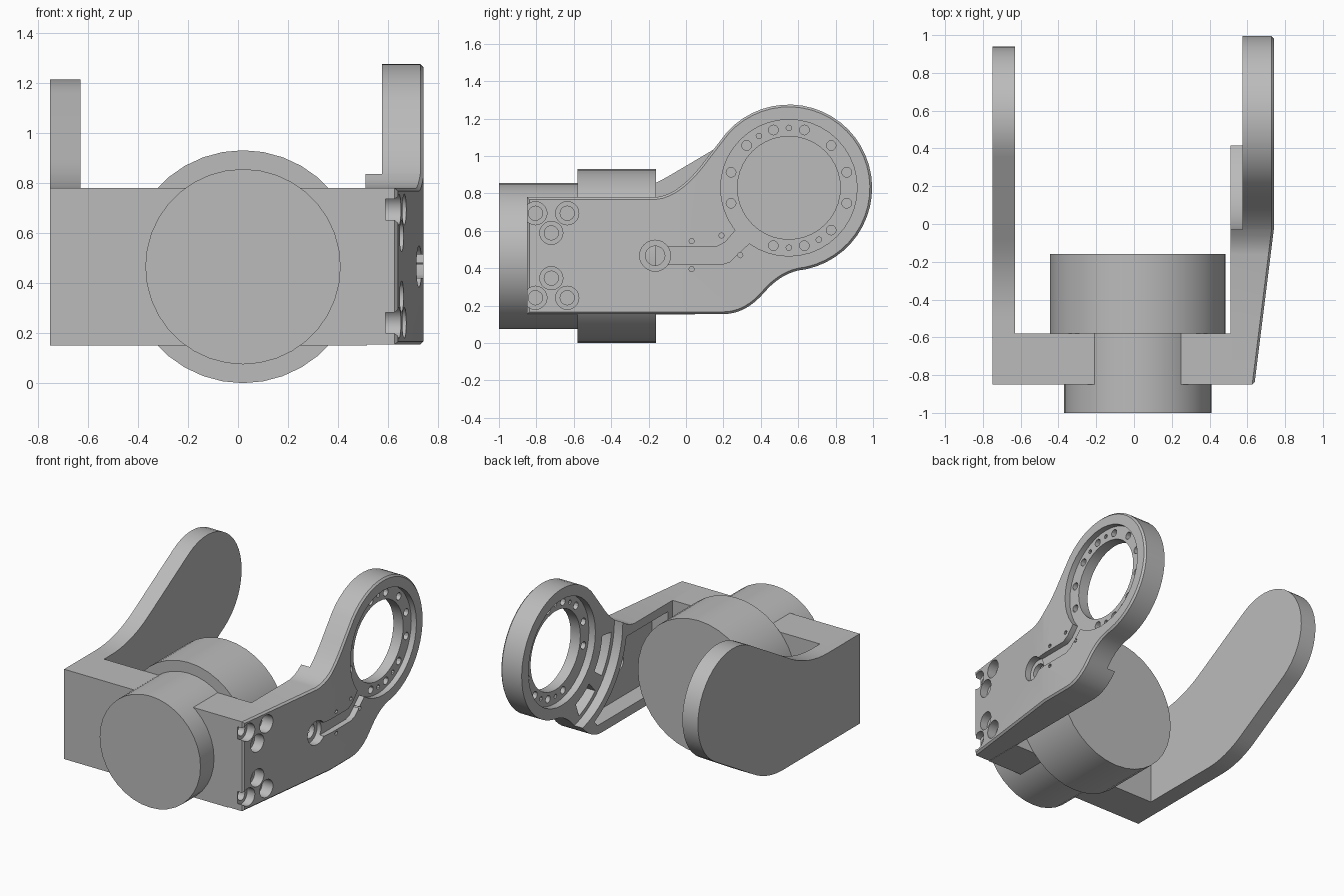
import bpy, bmesh, math
from mathutils import Vector

if "Cube" in bpy.data.objects:
    bpy.data.objects.remove(bpy.data.objects["Cube"])

grey = bpy.data.materials.new("plain grey")
grey.diffuse_color = (0.5, 0.5, 0.5, 1)
grey.use_nodes = True
grey.node_tree.nodes["Principled BSDF"].inputs["Base Color"].default_value = grey.diffuse_color
RY, RZ = 0.55, 0.83          # ring centre in the side plane


def arc(cy, cz, r, a0, a1, n):
    """Points (y, z) along an arc, angles in degrees."""
    angs = [math.radians(a0 + (a1 - a0) * i / n) for i in range(n + 1)]
    return [(cy + r * math.cos(a), cz + r * math.sin(a)) for a in angs]


def bend(a, c, b, n=8):
    """Quadratic curve from a to b pulled towards c."""
    out = []
    for i in range(n + 1):
        t = i / n
        out.append(tuple((1 - t) ** 2 * a[k] + 2 * t * (1 - t) * c[k] + t * t * b[k]
                         for k in (0, 1)))
    return out


def inset(pts, d):
    """Move a counter-clockwise outline inwards by d."""
    out, n = [], len(pts)
    for i in range(n):
        p, q, r = (Vector(pts[j % n]) for j in (i - 1, i, i + 1))
        u, v = (q - p).normalized(), (r - q).normalized()
        m = Vector((-u.y - v.y, u.x + v.x)).normalized()
        k = max(0.5, m.dot(Vector((-u.y, u.x))))
        out.append(tuple(q + m * d / k))
    return out


def loft(name, layers):
    """Solid through outlines (x, [(y, z), ...])."""
    bm = bmesh.new()
    rows = [[bm.verts.new((x, y, z)) for y, z in pts] for x, pts in layers]
    n = len(rows[0])
    for a, b in zip(rows, rows[1:]):
        for i in range(n):
            bm.faces.new((a[i], a[(i + 1) % n], b[(i + 1) % n], b[i]))
    bm.faces.new(rows[0][::-1])
    bm.faces.new(rows[-1])
    bmesh.ops.recalc_face_normals(bm, faces=bm.faces)
    me = bpy.data.meshes.new(name)
    bm.to_mesh(me)
    bm.free()
    ob = bpy.data.objects.new(name, me)
    bpy.context.collection.objects.link(ob)
    me.materials.append(grey)
    return ob


def slab(name, x0, x1, pts):
    return loft(name, [(x0, pts), (x1, pts)])


def disc(x0, x1, y, z, r, n=16):
    return slab("cutter", x0, x1, arc(y, z, r, 0, 360 - 360 / n, n - 1))


def boolean(ob, tool, op='DIFFERENCE'):
    tool.hide_render = True
    mod = ob.modifiers.new("bool", 'BOOLEAN')
    mod.operation, mod.object, mod.solver = op, tool, 'EXACT'
    bpy.context.view_layer.objects.active = ob
    bpy.ops.object.modifier_apply(modifier=mod.name)
    bpy.data.objects.remove(tool)


def smooth(ob):
    bpy.ops.object.select_all(action='DESELECT')
    ob.select_set(True)
    bpy.context.view_layer.objects.active = ob
    bpy.ops.object.shade_smooth_by_angle(angle=math.radians(30))


# two stacked drums of the motor, lying along y
for name, r, y0, y1 in (("front_drum", 0.39, -1.0, -0.57), ("rear_drum", 0.465, -0.58, -0.16)):
    bpy.ops.mesh.primitive_cylinder_add(vertices=36, radius=r, depth=y1 - y0,
                                        location=(0.02, (y0 + y1) / 2, 0.466),
                                        rotation=(math.pi / 2, 0, 0))
    drum = bpy.context.object
    drum.name = name
    drum.data.materials.append(grey)
    smooth(drum)

# left arm with rounded tip, fused to the cross bar
left = ([(-0.85, 0.152)] + bend((0.0, 0.152), (0.17, 0.152), (0.33, 0.248))
        + arc(0.555, 0.828, 0.385, -59, 121, 22)
        + bend((-0.08, 0.90), (-0.28, 0.78), (-0.5, 0.78)) + [(-0.85, 0.78)])
bracket = slab("left_arm_and_cross_bar", -0.75, -0.63, left)
bar = [(-0.85, 0.152), (-0.58, 0.152), (-0.58, 0.78), (-0.85, 0.78)]
boolean(bracket, slab("cutter", -0.69, 0.515, bar), 'UNION')
smooth(bracket)

# right arm outline: straight body flowing into the ring
outline = ([(-0.85, 0.155)] + bend((0.2, 0.155), (0.32, 0.155), (0.42, 0.272))
           + bend((0.42, 0.272), (0.5, 0.365), (0.6, 0.388))[1:]
           + arc(RY, RZ, 0.445, -78, 138, 30)
           + bend((0.12, 1.0), (-0.03, 0.79), (-0.16, 0.78)) + [(-0.85, 0.78)])
arm = loft("right_arm", [(0.51, outline), (0.728, outline), (0.74, inset(outline, 0.012))])

# slope the outer side inwards towards the front
bm = bmesh.new()
bm.from_mesh(arm.data)
bmesh.ops.bisect_plane(bm, geom=bm.verts[:] + bm.edges[:] + bm.faces[:],
                       plane_co=(0, -0.03, 0), plane_no=(0, 1, 0))
for v in bm.verts:
    if v.co.x > 0.6 and v.co.y < -0.03:
        v.co.x += 0.125 * (v.co.y + 0.03)
bm.to_mesh(arm.data)
bm.free()

# step around the ring, ring opening and the recesses on both sides
boolean(arm, disc(0.4, 0.575, RY, RZ, 0.58, 64))
boolean(arm, disc(0.4, 0.9, RY, RZ, 0.275, 40))
boolean(arm, disc(0.7, 0.9, RY, RZ, 0.365, 40))
boolean(arm, disc(0.4, 0.625, RY, RZ, 0.37, 40))

# ring bolt holes
for a in range(15, 360, 30):
    if a != 225:
        p = arc(RY, RZ, 0.32, a, a, 1)[0]
        boolean(arm, disc(0.5, 0.9, *p, 0.026, 12))
for a in (90, 120, 270, 300):
    p = arc(RY, RZ, 0.32, a, a, 1)[0]
    boolean(arm, disc(0.5, 0.9, *p, 0.015, 8))

# cable channel with its feed hole and pin holes
channel = [(-0.17, 0.42), (0.19, 0.42), (0.235, 0.435), (0.42, 0.61), (0.34, 0.69),
           (0.21, 0.54), (0.165, 0.515), (-0.17, 0.515)]
boolean(arm, slab("cutter", 0.7, 0.9, channel))
boolean(arm, disc(0.67, 0.9, -0.165, 0.467, 0.083, 24))
boolean(arm, disc(0.4, 0.9, -0.165, 0.467, 0.052, 20))
for y, z in ((0.03, 0.545), (0.03, 0.395), (0.19, 0.575), (0.29, 0.47)):
    boolean(arm, disc(0.68, 0.9, y, z, 0.014, 8))

# inner pockets of the body and beside the ring
body_pocket = ([(-0.53, 0.72), (-0.53, 0.22), (0.25, 0.22)]
               + arc(RY, RZ, 0.63, 245, 190, 12))
boolean(arm, slab("cutter", 0.4, 0.635, body_pocket))
for a0, a1 in ((187, 217), (228, 250)):
    sector = arc(RY, RZ, 0.55, a0, a1, 8) + arc(RY, RZ, 0.45, a1, a0, 8)
    boolean(arm, slab("cutter", 0.4, 0.66, sector))

# counterbored screw holes at the front end, mirrored up and down
for y, dz in ((-0.805, 0.226), (-0.635, 0.226), (-0.72, 0.121)):
    for s in (-1, 1):
        boolean(arm, disc(0.59, 0.9, y, 0.468 + s * dz, 0.062, 20))
        boolean(arm, disc(0.54, 0.9, y, 0.468 + s * dz, 0.038, 16))
smooth(arm)
